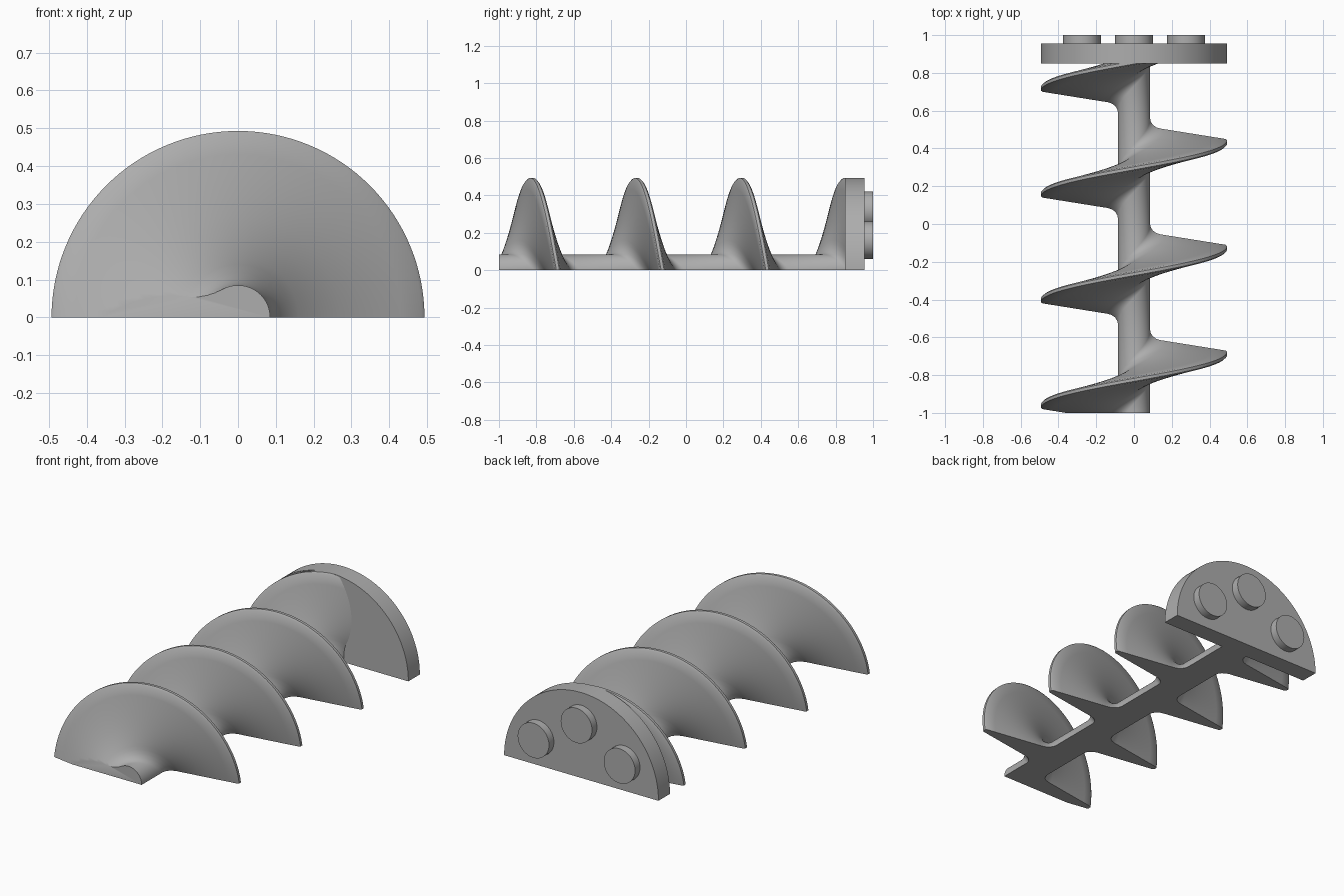
import bpy, bmesh, math
from mathutils import Vector

cube = bpy.data.objects.get("Cube")
if cube:
    bpy.data.objects.remove(cube, do_unlink=True)

RADIUS, SHAFT, PITCH = 0.493, 0.085, 0.56
FIRST_CREST = -0.825            # y of the first crest above the shaft
FRONT, FLANGE_Y, FLANGE_END, BACK = -1.0, 0.85, 0.955, 1.0

grey = bpy.data.materials.new("plain grey")
grey.use_nodes = True
colour = (0.42, 0.42, 0.42, 1)
grey.diffuse_color = colour
grey.node_tree.nodes["Principled BSDF"].inputs["Base Color"].default_value = colour


def finish(bm, name, angle=35):
    bmesh.ops.recalc_face_normals(bm, faces=bm.faces)
    mesh = bpy.data.meshes.new(name)
    bm.to_mesh(mesh)
    bm.free()
    mesh.materials.append(grey)
    obj = bpy.data.objects.new(name, mesh)
    bpy.context.collection.objects.link(obj)
    bpy.ops.object.select_all(action='DESELECT')
    obj.select_set(True)
    bpy.context.view_layer.objects.active = obj
    bpy.ops.object.shade_smooth_by_angle(angle=math.radians(angle))
    return obj


def prism(name, outline, y0, y1):
    """Extrude an x, z outline along y."""
    bm = bmesh.new()
    face = bm.faces.new([bm.verts.new((x, y0, z)) for x, z in outline])
    new = bmesh.ops.extrude_face_region(bm, geom=[face])["geom"]
    moved = [v for v in new if isinstance(v, bmesh.types.BMVert)]
    bmesh.ops.translate(bm, verts=moved, vec=(0, y1 - y0, 0))
    if not face.is_valid or len(bm.faces) < len(outline) + 2:
        bm.faces.new([v for v in bm.verts if v not in moved])
    return finish(bm, name)


def arc(cx, cz, r, start, end, steps):
    return [(cx + r * math.cos(start + (end - start) * i / steps),
             cz + r * math.sin(start + (end - start) * i / steps))
            for i in range(steps + 1)]


# Thread profile: half thickness and radius, from shaft fillet out to the rim
flank = [(0.125, SHAFT), (0.107, 0.089), (0.09, 0.1), (0.077, 0.118), (0.07, 0.14)]
flank += [(0.067 - 0.052 * t / 6, 0.16 + 0.325 * t / 6) for t in range(7)]
flank += [(0.008, RADIUS)]
turn = [(-h, r) for h, r in flank] + [(h, r) for h, r in reversed(flank)]
profile = [(-0.4, SHAFT)]
for k in range(4):
    profile += [(k * PITCH + h, r) for h, r in turn]
profile.append((3 * PITCH + 0.3, SHAFT))

# Half screw: profile swept over the upper half turn, sliding along y
STEPS = 64
bm = bmesh.new()
columns = []
for i in range(STEPS + 1):
    phi = math.pi * (i / STEPS - 0.5)
    shift = FIRST_CREST + PITCH * phi / math.tau
    flat = i in (0, STEPS)
    columns.append([bm.verts.new((r * math.sin(phi), shift + y,
                                  0 if flat else r * math.cos(phi)))
                    for y, r in profile])
for a, b in zip(columns, columns[1:]):
    for j in range(len(profile) - 1):
        bm.faces.new((a[j], b[j], b[j + 1], a[j + 1]))

# Trim both ends and close them, then close the flat underside
ends = ((FRONT, -1), (FLANGE_Y + 0.03, 1))
chords = []
for y, side in ends:
    bmesh.ops.bisect_plane(bm, geom=bm.verts[:] + bm.edges[:] + bm.faces[:], dist=1e-6,
                           plane_co=(0, y, 0), plane_no=Vector((0, side, 0)),
                           clear_outer=True)
for y, side in ends:
    rim = [e for e in bm.edges if e.is_boundary
           and all(abs(v.co.y - y) < 1e-4 for v in e.verts)]
    corners = {v for e in rim for v in e.verts if abs(v.co.z) < 1e-5}
    chord = bm.edges.new((min(corners, key=lambda v: v.co.x),
                          max(corners, key=lambda v: v.co.x)))
    chords.append(chord)
    bmesh.ops.triangle_fill(bm, edges=rim + [chord], use_beauty=True)
base = [e for e in bm.edges if len(e.link_faces) == 1
        and all(abs(v.co.z) < 1e-5 for v in e.verts)]
bmesh.ops.triangle_fill(bm, edges=base, use_beauty=True, normal=(0, 0, -1))
finish(bm, "half_screw")

# Half-round end flange
prism("end_flange", arc(0, 0, RADIUS, 0, math.pi, 64), FLANGE_Y, FLANGE_END)

# Three round pegs on the back of the flange
for name, x, z in (("left_peg", 0.275, 0.16), ("middle_peg", 0, 0.32), ("right_peg", -0.275, 0.16)):
    prism(name, arc(x, z, 0.1, 0, math.tau, 48)[:-1], FLANGE_END - 0.01, BACK)
